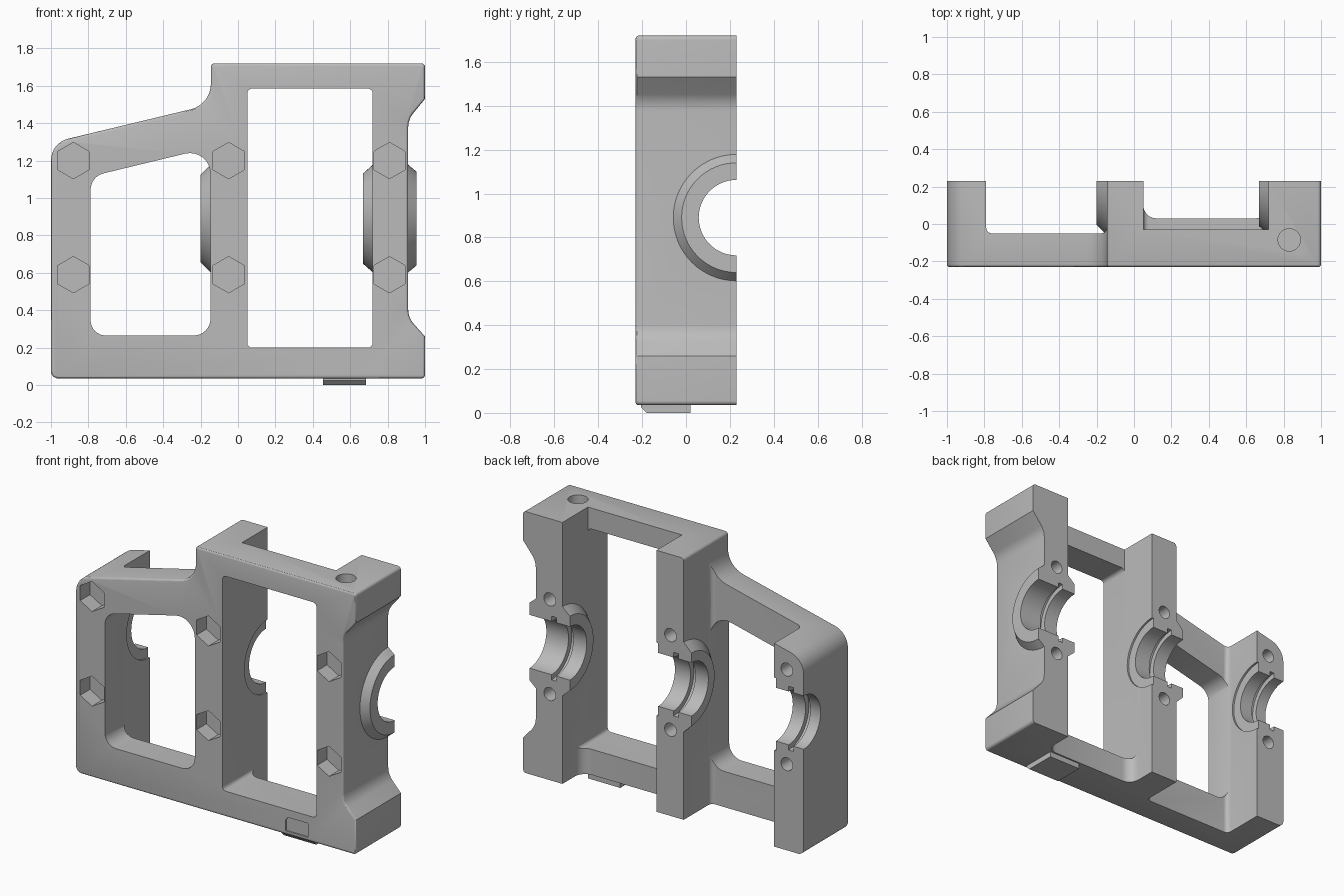
import bpy, bmesh, math
from mathutils import Vector, Matrix

if "Cube" in bpy.data.objects:
    bpy.data.objects.remove(bpy.data.objects["Cube"])

BACK, FRONT, AXIS_Z = 0.23, -0.23, 0.89

grey = bpy.data.materials.new("cast grey")
grey.use_nodes = True
COLOUR = (0.5, 0.5, 0.5, 1)
grey.diffuse_color = COLOUR
grey.node_tree.nodes["Principled BSDF"].inputs["Base Color"].default_value = COLOUR


def finish(name, bm):
    bmesh.ops.recalc_face_normals(bm, faces=bm.faces)
    mesh = bpy.data.meshes.new(name)
    bm.to_mesh(mesh)
    bm.free()
    mesh.materials.append(grey)
    obj = bpy.data.objects.new(name, mesh)
    bpy.context.collection.objects.link(obj)
    return obj


def rounded(corners, steps=8):
    """Turn (x, z, radius) corners into a polygon with rounded corners."""
    out = []
    for i, (x, z, r) in enumerate(corners):
        p = Vector((x, z))
        if r == 0:
            out.append(p)
            continue
        a = (Vector(corners[i - 1][:2]) - p).normalized()
        b = (Vector(corners[(i + 1) % len(corners)][:2]) - p).normalized()
        half = a.angle(b) / 2
        centre = p + (a + b).normalized() * (r / math.sin(half))
        start = p + a * (r / math.tan(half)) - centre
        end = p + b * (r / math.tan(half)) - centre
        turn = math.atan2(start.x * end.y - start.y * end.x, start.dot(end))
        for k in range(steps + 1):
            out.append(centre + Matrix.Rotation(turn * k / steps, 2) @ start)
    return out


def plate(name, points, y0, y1, bevel=0):
    """Extrude an x-z outline along y, optionally rounding its front rim."""
    bm = bmesh.new()
    face = bm.faces.new([bm.verts.new((p[0], y0, p[1])) for p in points])
    new = bmesh.ops.extrude_face_region(bm, geom=[face], use_keep_orig=True)["geom"]
    for v in new:
        if isinstance(v, bmesh.types.BMVert):
            v.co.y = y1
    if bevel:
        rim = [e for e in bm.edges if all(abs(v.co.y - y0) < 1e-5 for v in e.verts)]
        bmesh.ops.bevel(bm, geom=rim, offset=bevel, segments=3, profile=0.5,
                        affect='EDGES')
    return finish(name, bm)


def box(name, x, y, z, fillet=0):
    """Box; fillet rounds the two upright edges on its front side."""
    bm = bmesh.new()
    bmesh.ops.create_cube(bm, size=1)
    for v in bm.verts:
        v.co = [lo + (c + 0.5) * (hi - lo) for c, (lo, hi) in zip(v.co, (x, y, z))]
    if fillet:
        edges = [e for e in bm.edges if all(abs(v.co.y - y[0]) < 1e-5 for v in e.verts)
                 and abs(e.verts[0].co.x - e.verts[1].co.x) < 1e-5]
        bmesh.ops.bevel(bm, geom=edges, offset=fillet, segments=6, profile=0.5,
                        affect='EDGES')
    return finish(name, bm)


def rod(name, start, end, r1, r2=None, sides=32, roll=0):
    """Cylinder, cone or prism between two points."""
    start, end = Vector(start), Vector(end)
    d = end - start
    bm = bmesh.new()
    turn = d.to_track_quat('Z', 'Y').to_matrix().to_4x4()
    m = Matrix.Translation((start + end) / 2) @ turn @ Matrix.Rotation(roll, 4, 'Z')
    bmesh.ops.create_cone(bm, cap_ends=True, segments=sides, radius1=r1,
                          radius2=r1 if r2 is None else r2, depth=d.length, matrix=m)
    return finish(name, bm)


def ring(x0, x1, r1, r2=None):
    return rod("bearing_tool", (x0, BACK, AXIS_Z), (x1, BACK, AXIS_Z), r1, r2, 64)


# Main casting with a sloped shoulder and a hollowed right flank
housing = plate("housing", rounded([
    (-1, 0.035, 0.04), (1, 0.035, 0.02), (1, 0.26, 0), (0.91, 0.36, 0.12),
    (0.91, 1.42, 0.12), (1, 1.53, 0), (1, 1.72, 0.02), (-0.145, 1.72, 0.02),
    (-0.145, 1.50, 0.14), (-1, 1.295, 0.12)]), FRONT, BACK, 0.014)


def combine(tool, operation='DIFFERENCE'):
    mod = housing.modifiers.new("combine", 'BOOLEAN')
    mod.operation, mod.object, mod.solver = operation, tool, 'EXACT'
    bpy.context.view_layer.objects.active = housing
    bpy.ops.object.modifier_apply(modifier=mod.name)
    bpy.data.objects.remove(tool)


# Recesses behind the cross rails
combine(box("left_recess", (-0.79, -0.145), (-0.05, 0.5), (-0.2, 2), 0.03))
combine(box("upper_recess", (0.05, 0.72), (-0.03, 0.5), (0.9, 2)))
combine(box("lower_recess", (0.05, 0.72), (0.03, 0.5), (-0.2, 1), 0.07))

# Windows
combine(plate("left_window", rounded([
    (-0.788, 0.265, 0.08), (-0.147, 0.265, 0.09), (-0.147, 1.27, 0.11),
    (-0.788, 1.115, 0.09)]), -0.5, 0.1))
combine(plate("right_window", rounded([
    (0.05, 0.2, 0.025), (0.72, 0.2, 0.025), (0.72, 1.585, 0.025),
    (0.05, 1.585, 0.025)], 4), -0.5, 0.1))

# Tapered bearing bosses, trimmed flush at the split plane
for x0, x1, r in ((-0.13, -0.2, 0.235), (0.74, 0.667, 0.24), (0.89, 0.955, 0.25)):
    combine(ring(x0, x1, 0.305, r), 'UNION')
combine(box("split_plane", (-2, 2), (BACK, 1), (-1, 3)))

# Bearing bores, retaining grooves and shallow seats
combine(ring(-1.5, 1.5, 0.172))
for x in (-0.91, -0.09, 0.78):
    combine(ring(x - 0.017, x + 0.017, 0.205))
for x in (-0.79, 0.05):
    combine(ring(x - 0.012, x + 0.012, 0.235))

# Bolt holes at the back with hexagonal nut pockets at the front
for x in (-0.88, -0.05, 0.81):
    for z in (0.59, 1.2):
        combine(rod("bolt_hole", (x, 0.4, z), (x, 0.05, z), 0.042))
        pocket = plate("nut_pocket", [
            (x + 0.097 * math.sin(k * math.pi / 3), z + 0.097 * math.cos(k * math.pi / 3))
            for k in range(6)], -0.4, -0.13)
        combine(pocket)

# Hole in the top of the right post
combine(rod("top_hole", (0.83, -0.085, 2), (0.83, -0.085, 1.55), 0.06))

# Shallow thumb recess above the foot pad
combine(plate("thumb_recess", rounded([
    (0.5, 0.06, 0), (0.66, 0.06, 0), (0.66, 0.15, 0), (0.5, 0.15, 0.03)]),
    -0.4, -0.222))

# Foot pad under the lower rail
foot_pad = box("foot_pad", (0.455, 0.685), (-0.205, 0.02), (0, 0.05))
bm = bmesh.new()
bm.from_mesh(foot_pad.data)
low = [e for e in bm.edges if all(v.co.z < 0.01 and v.co.y < 0 for v in e.verts)]
bmesh.ops.bevel(bm, geom=low, offset=0.025, segments=1, affect='EDGES')
bm.to_mesh(foot_pad.data)
bm.free()

# Smooth curved surfaces, keep machined edges crisp
for obj in (housing, foot_pad):
    bpy.ops.object.select_all(action='DESELECT')
    obj.select_set(True)
    bpy.context.view_layer.objects.active = obj
    bpy.ops.object.shade_smooth_by_angle(angle=math.radians(30))
